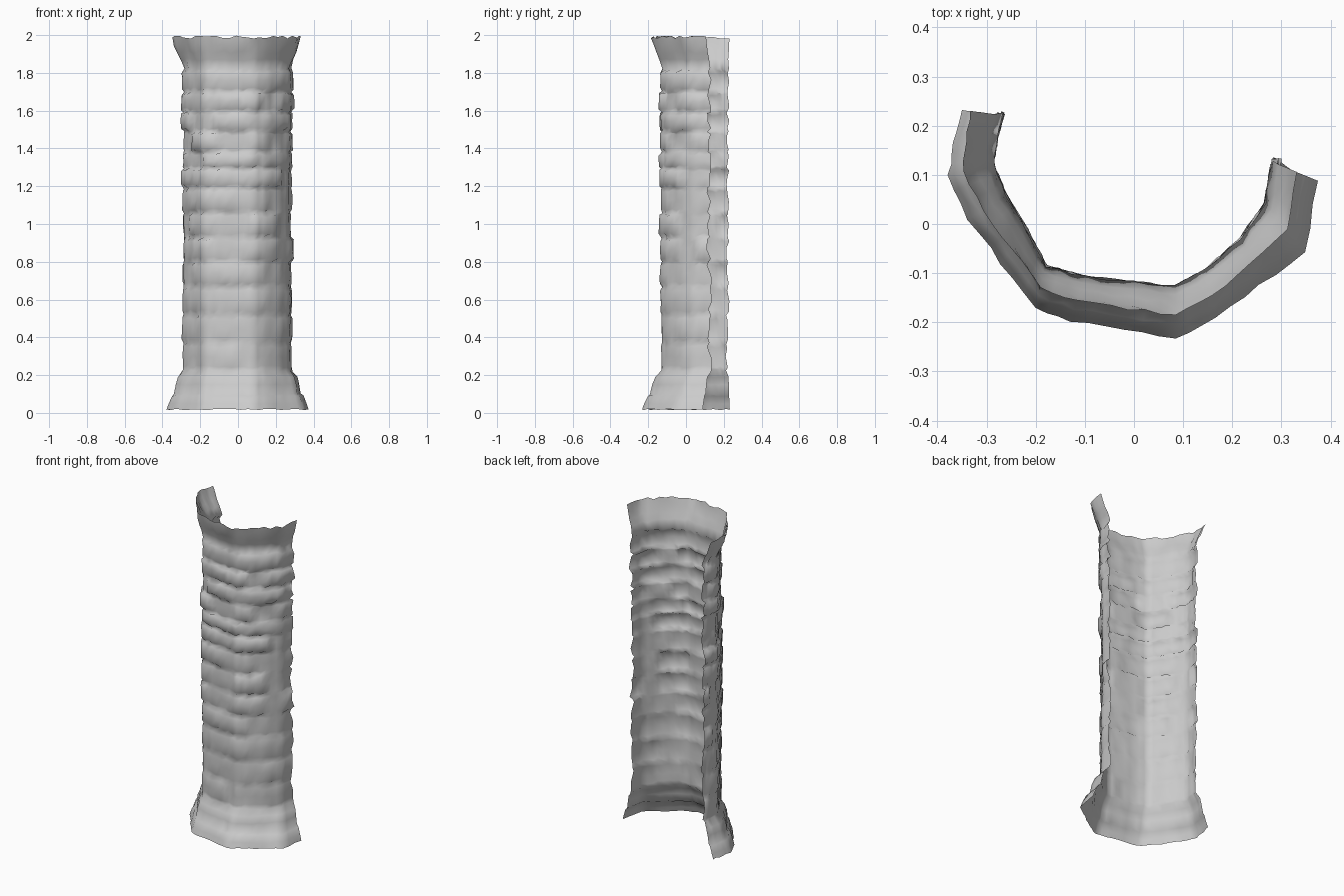
import bpy, bmesh, random
from mathutils import Vector

if "Cube" in bpy.data.objects:
    bpy.data.objects.remove(bpy.data.objects["Cube"])

random.seed(7)

# Plan outlines: slim shaft and wide base foot, matched point for point
SHAFT = [(-.272, .222), (-.285, .18), (-.292, .12), (-.265, .055), (-.222, -.015),
         (-.182, -.09), (-.10, -.113), (0, -.124), (.085, -.132), (.15, -.098),
         (.22, -.035), (.272, .04), (.286, .125)]
FOOT = [(-.35, .232), (-.366, .165), (-.378, .10), (-.337, .01), (-.27, -.08),
        (-.20, -.17), (-.13, -.197), (-.02, -.217), (.085, -.234), (.165, -.19),
        (.255, -.125), (.35, -.058), (.374, .088)]
SUB = 3


def resample(path):
    pts = []
    for a, b in zip(path, path[1:]):
        pts += [Vector(a).lerp(Vector(b), k / SUB) for k in range(SUB)]
    return pts + [Vector(path[-1])]


shaft, foot = resample(SHAFT), resample(FOOT)
n = len(shaft)

# Rows: (height, flare towards foot outline, course number or None for a joint)
rows = [(.018, 1, None), (.05, .88, None), (.09, .70, None), (.10, .55, None),
        (.15, .45, None), (.19, .30, None), (.225, .06, None)]
joints = [.225, .37, .52, .67, .80, .93, 1.06, 1.19, 1.295, 1.38, 1.49, 1.595, 1.70, 1.82]
for c, (z0, z1) in enumerate(zip(joints, joints[1:])):
    h = z1 - z0
    rows += [(z0 + h * t, 0, c) for t in (.14, .5, .86)] + [(z1, 0, None)]
rows += [(1.87, .10, None), (1.91, .27, None), (1.95, .42, None), (1.985, .52, None)]

# Staggered stone blocks: one random bulge per block of each course
bulge = []
for c in range(len(joints)):
    line, i = [], 0
    while len(line) < n:
        strength = .005 if c < 3 else .012
        line += [random.uniform(-.6, 1) * strength] * random.choice((4, 5, 6, 7))
    bulge.append(line[:n])

# Weathered half-round column shell
bm = bmesh.new()
grid = []
for z, flare, course in rows:
    row = []
    trim = [random.uniform(-.012, .008), random.uniform(-.014, .012)]
    for i in range(n):
        f = flare
        if z > 1.84:
            f *= 1 + .45 * max(0, 1 - i / 14)
        p = shaft[i].lerp(foot[i], f)
        t = (shaft[min(i + 1, n - 1)] - shaft[max(i - 1, 0)]).normalized()
        out = Vector((t.y, -t.x))
        in_shaft = .22 < z < 1.84
        d = random.uniform(-.003, .003)
        if in_shaft:
            d += bulge[course][i] if course is not None else -.006
        p = p + out * d
        if in_shaft and i in (0, n - 1):
            p += t * trim[i > 0] * (-1 if i == 0 else 1)
        dz = random.uniform(-.008, .008)
        if z > 1.98:
            dz = random.uniform(-.004, .012)
        elif z < .2:
            dz *= .4
        row.append(bm.verts.new((p.x, p.y, z + dz)))
    grid.append(row)
for a, b in zip(grid, grid[1:]):
    for i in range(n - 1):
        bm.faces.new((a[i], a[i + 1], b[i + 1], b[i]))

me = bpy.data.meshes.new("column_shell")
bm.to_mesh(me)
bm.free()
me.shade_smooth()
column = bpy.data.objects.new("column_shell", me)
bpy.context.collection.objects.link(column)
